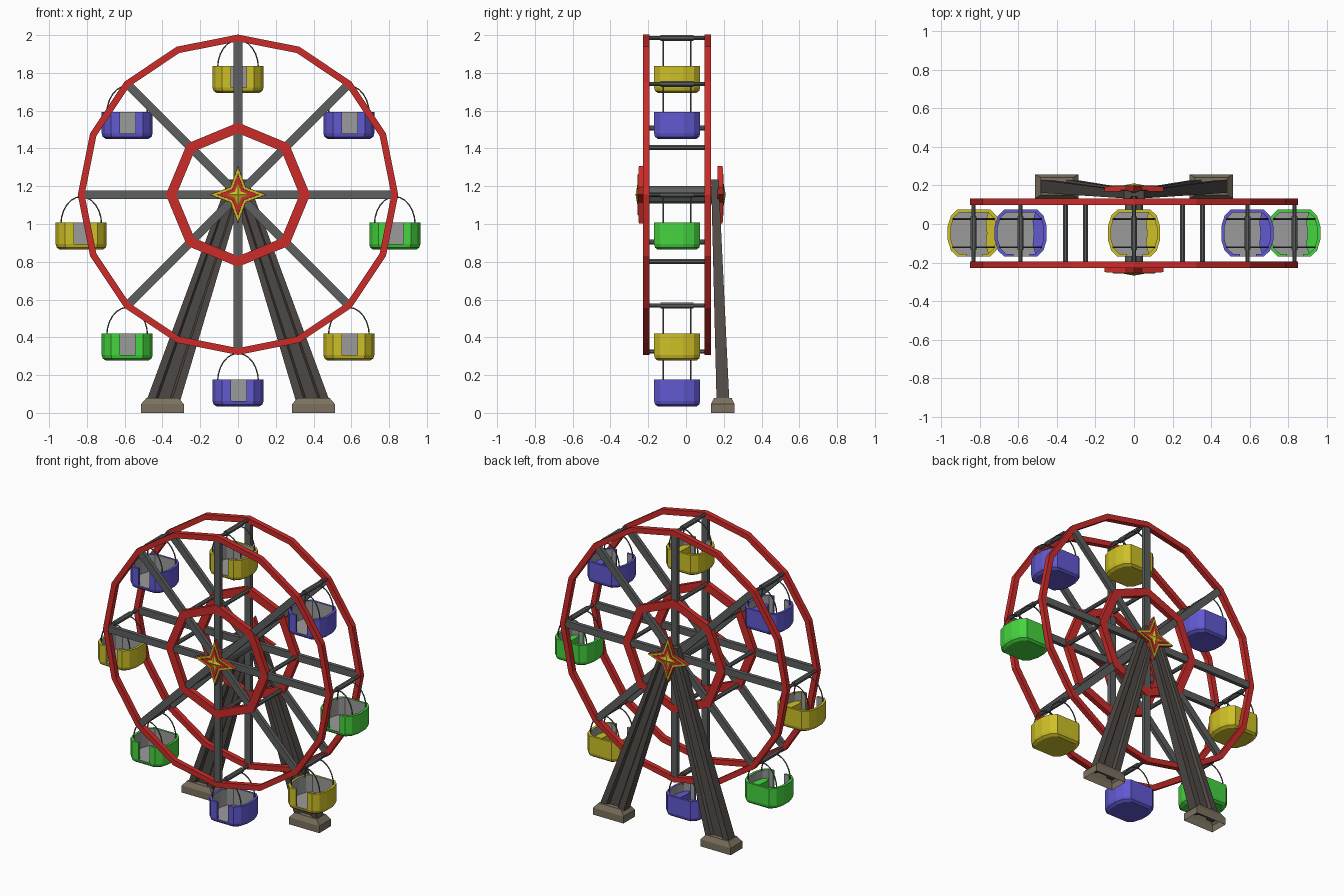
import bpy, bmesh
from math import sin, cos, pi
from mathutils import Matrix, Vector

if "Cube" in bpy.data.objects:
    bpy.data.objects.remove(bpy.data.objects["Cube"])

HUB = 1.155            # wheel centre height
PIVOT = 0.83           # radius of the cabin pivots
MID = -0.047           # depth centre of the wheel
WHEELS = {"front": -0.21, "back": 0.115}


def material(name, *rgb):
    m = bpy.data.materials.new(name)
    m.diffuse_color = (*rgb, 1)
    m.use_nodes = True
    m.node_tree.nodes["Principled BSDF"].inputs["Base Color"].default_value = m.diffuse_color
    return m


RED = material("red", 0.60, 0.025, 0.022)
YELLOW = material("yellow", 0.62, 0.53, 0.02)
BLUE = material("blue", 0.12, 0.10, 0.64)
GREEN = material("green", 0.06, 0.66, 0.05)
STEEL = material("steel", 0.11, 0.115, 0.115)
LEG = material("leg_brown", 0.078, 0.068, 0.06)
FOOT = material("foot_tan", 0.20, 0.165, 0.115)
LINING = material("lining_grey", 0.33, 0.33, 0.33)


def skin(bm, loops, cyclic=False, caps=(0, 0), inner=None):
    """Bridge equal loops; caps gives end material slots (None = open)."""
    vs = [[bm.verts.new(p) for p in loop] for loop in loops]
    n = len(vs[0])
    for i in range(len(vs) if cyclic else len(vs) - 1):
        a, b = vs[i], vs[(i + 1) % len(vs)]
        for j in range(n):
            k = (j + 1) % n
            f = bm.faces.new((a[j], a[k], b[k], b[j]))
            f.material_index = 1 if j == inner else 0
    if not cyclic:
        for loop, slot in zip((vs[0], vs[-1]), caps):
            if slot is not None:
                bm.faces.new(loop).material_index = slot


def finish(name, bm, *mats):
    bmesh.ops.recalc_face_normals(bm, faces=bm.faces)
    me = bpy.data.meshes.new(name)
    bm.to_mesh(me)
    bm.free()
    for m in mats:
        me.materials.append(m)
    ob = bpy.data.objects.new(name, me)
    bpy.context.collection.objects.link(ob)
    return ob


def rod(bm, x, z, y0, y1, r, sides=8):
    skin(bm, [[(x + r * cos(2 * pi * (k + .5) / sides), y,
                z + r * sin(2 * pi * (k + .5) / sides)) for k in range(sides)]
              for y in (y0, y1)])


def polar(r, a, y):
    return (r * cos(a), y, HUB + r * sin(a))


# Rims and spokes of both wheels
for side, y in WHEELS.items():
    for part, n, ro, ri in (("outer_rim", 16, 0.848, 0.812),
                            ("inner_rim", 8, 0.382, 0.326)):
        bm = bmesh.new()
        skin(bm, [[polar(ro, a, y - .017), polar(ro, a, y + .017),
                   polar(ri, a, y + .017), polar(ri, a, y - .017)]
                  for a in (2 * pi * i / n for i in range(n))], cyclic=True)
        finish(f"{side}_{part}", bm, RED)
    bm = bmesh.new()
    for i in range(4):
        bmesh.ops.create_cube(bm, size=1, matrix=Matrix.Translation((0, y, HUB))
                              @ Matrix.Rotation(i * pi / 4, 4, 'Y')
                              @ Matrix.Diagonal((1.655, 0.026, 0.046, 1)))
    finish(f"{side}_spokes", bm, STEEL)

# Cross bars joining the wheels, and the axle
bm = bmesh.new()
for i in range(8):
    for r, thick in ((PIVOT, 0.011), (0.354, 0.014)):
        x, _, z = polar(r, i * pi / 4, 0)
        rod(bm, x, z, WHEELS["front"], WHEELS["back"], thick)
finish("cross_bars", bm, STEEL)
bm = bmesh.new()
rod(bm, 0, HUB, -0.224, 0.172, 0.048, 12)
finish("axle", bm, STEEL)

# Star badges at the hub
def star(r, y):
    return [polar(r if k % 2 == 0 else r * 0.38, k * pi / 4, y) for k in range(8)]


for side, y, s in (("front", -0.225, -1), ("back", 0.168, 1)):
    for part, mat, layers in (
            ("star_body", RED, ((0.152, 0), (0.152, .024))),
            ("star_edge", YELLOW, ((0.149, .02), (0.145, .027))),
            ("star_face", RED, ((0.112, .024), (0.108, .031))),
            ("star_centre", YELLOW, ((0.078, .028), (0.002, .042)))):
        bm = bmesh.new()
        skin(bm, [star(r, y + s * d) for r, d in layers])
        finish(f"{side}_{part}", bm, mat)

# Grooved tapering legs and hollow feet behind the wheel
half = [(-1, -1), (-.5, -1), (-.36, -.5), (.36, -.5), (.5, -1), (1, -1)]
profile = half + [(-u, -v) for u, v in half]
for side, s in (("left", -1), ("right", 1)):
    bm = bmesh.new()
    skin(bm, [[(s * cx + u * w, cy + v * d, z) for u, v in profile]
              for cx, cy, z, w, d in ((0.40, 0.196, 0.05, 0.09, 0.034),
                                      (0.004, 0.153, 1.235, 0.048, 0.02))])
    finish(f"{side}_leg", bm, LEG)
    bm = bmesh.new()
    skin(bm, [[(s * 0.40 + u * w, 0.195 + v * d, z)
               for u, v in ((-1, -1), (1, -1), (1, 1), (-1, 1))]
              for w, d, z in ((0.113, 0.062, 0), (0.113, 0.062, 0.047),
                              (0.084, 0.046, 0.08))], caps=(None, 0))
    finish(f"{side}_foot", bm, FOOT)

# Cabins: the plan runs from one door edge round to the other
quarter = [(0.085, -0.122), (0.118, -0.09), (0.135, -0.035)]
right = quarter + [(x, -y) for x, y in reversed(quarter)]
plan = [(0.045, -0.122)] + right + [(-x, y) for x, y in reversed(right)] + [(-0.037, -0.122)]
TOP, FLOOR = -0.148, -0.262


def cabin(name, px, pz, mat):
    def P(x, y, z):
        return (px + x, MID + y, pz + z)

    # base with a chamfered underside and a grey floor, then the wall
    bm = bmesh.new()
    skin(bm, [[P(x * k, y * k, z) for x, y in plan]
              for k, z in ((.84, -.291), (.96, -.28), (1, FLOOR))], caps=(0, 1))
    skin(bm, [[P(x, y, FLOOR), P(x, y, TOP),
               P(x * (k if abs(x) > .05 else 1), y * k, TOP),
               P(x * (k if abs(x) > .05 else 1), y * k, FLOOR)]
              for x, y in plan for k in (.88,)], inner=2)
    finish(name + "_body", bm, mat, LINING)
    # seat on the right-hand side
    outline = [(x * .89, y * .89) for x, y in right] + [(.062, .06), (.068, 0), (.062, -.06)]
    bm = bmesh.new()
    skin(bm, [[P(x, y, z) for x, y in outline] for z in (FLOOR, -.205)])
    finish(name + "_seat", bm, mat)
    # pivot sleeve and two wire hoops
    bm = bmesh.new()
    rod(bm, px, pz, MID - .087, MID + .087, .017)
    finish(name + "_sleeve", bm, STEEL)
    cu = bpy.data.curves.new(name + "_hoops", 'CURVE')
    cu.dimensions = '3D'
    cu.bevel_depth, cu.bevel_resolution, cu.use_fill_caps = 0.004, 1, True
    for y in (-.073, .073):
        sp = cu.splines.new('POLY')
        sp.points.add(12)
        for k, pt in enumerate(sp.points):
            a = pi * k / 12
            pt.co = (*P(.108 * cos(a), y, -.16 + .15 * sin(a)), 1)
    cu.materials.append(STEEL)
    bpy.context.collection.objects.link(bpy.data.objects.new(name + "_hoops", cu))


# Eight cabins, clockwise from the top
for i, mat in enumerate((YELLOW, BLUE, GREEN, YELLOW, BLUE, GREEN, YELLOW, BLUE)):
    x, _, z = polar(PIVOT, pi / 2 - i * pi / 4, 0)
    cabin(f"cabin_{i + 1}", x, z, mat)
